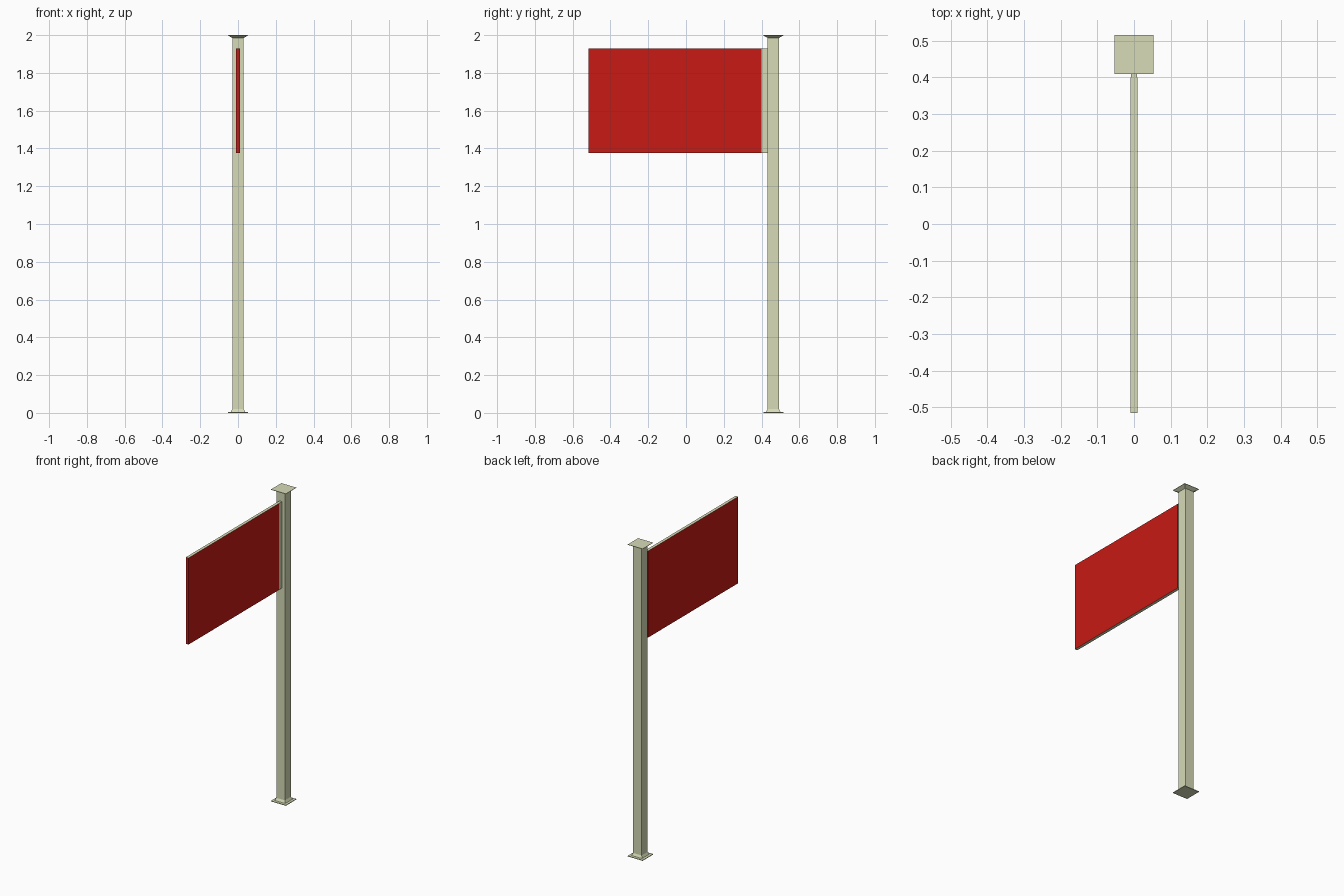
import bpy, bmesh

if "Cube" in bpy.data.objects:
    bpy.data.objects.remove(bpy.data.objects["Cube"])


def material(name, color):
    m = bpy.data.materials.new(name)
    m.diffuse_color = color
    m.use_nodes = True
    m.node_tree.nodes["Principled BSDF"].inputs["Base Color"].default_value = m.diffuse_color
    return m


BEIGE = material("beige_paint", (0.68, 0.71, 0.47, 1))
RED = material("red_paint", (0.58, 0.01, 0.007, 1))
POST_Y = 0.462


def finish(name, bm, mats):
    bmesh.ops.recalc_face_normals(bm, faces=bm.faces)
    mesh = bpy.data.meshes.new(name)
    bm.to_mesh(mesh)
    bm.free()
    for m in mats:
        mesh.materials.append(m)
    obj = bpy.data.objects.new(name, mesh)
    bpy.context.collection.objects.link(obj)
    return obj


def square_stack(name, profile):
    """Square rings of (half width, height) joined into a closed post."""
    bm = bmesh.new()
    rings = [[bm.verts.new((sx * r, POST_Y + sy * r, z))
              for sx, sy in ((-1, -1), (1, -1), (1, 1), (-1, 1))]
             for r, z in profile]
    for a, b in zip(rings, rings[1:]):
        for i in range(4):
            j = (i + 1) % 4
            bm.faces.new((a[i], a[j], b[j], b[i]))
    bm.faces.new(rings[0])
    bm.faces.new(rings[-1])
    return finish(name, bm, [BEIGE])


def box(name, half_x, y0, y1, z0, z1, mats):
    bm = bmesh.new()
    bmesh.ops.create_cube(bm, size=1)
    for v in bm.verts:
        v.co = (v.co.x * 2 * half_x,
                y0 + (v.co.y + 0.5) * (y1 - y0),
                z0 + (v.co.z + 0.5) * (z1 - z0))
    # Second material goes on the top and bottom edges
    bm.normal_update()
    for f in bm.faces:
        if len(mats) > 1 and abs(f.normal.z) > 0.5:
            f.material_index = 1
    return finish(name, bm, mats)


# Post with a foot plate, small fillet and flared cap
square_stack("post", [(0.053, 0), (0.053, 0.004), (0.038, 0.005), (0.03, 0.02),
                      (0.03, 1.985), (0.053, 1.998), (0.053, 2.0)])

# Sign panel with beige edges, and the strip holding it to the post
box("sign_panel", 0.0095, -0.515, 0.40, 1.375, 1.93, [RED, BEIGE])
box("mounting_strip", 0.0085, 0.40, POST_Y - 0.03, 1.375, 1.93, [BEIGE])
